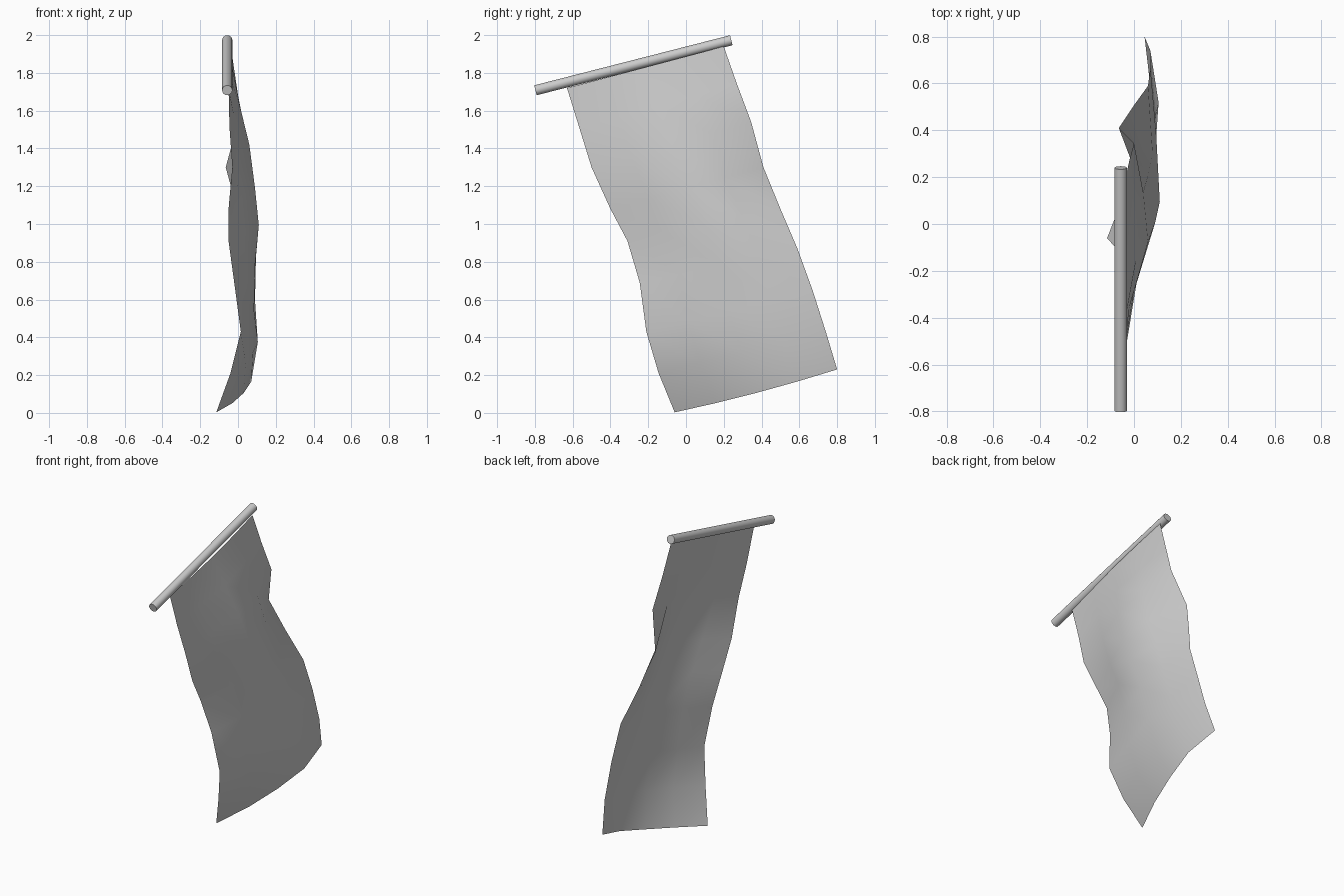
import bpy, math
from mathutils import Vector

if "Cube" in bpy.data.objects:
    bpy.data.objects.remove(bpy.data.objects["Cube"])

# Pole: slightly tilted cylinder the banner hangs from
a, b = Vector((-0.057, -0.797, 1.708)), Vector((-0.057, 0.24, 1.973))
bpy.ops.mesh.primitive_cylinder_add(vertices=24, radius=0.027, depth=(b - a).length,
                                    location=(a + b) / 2)
pole = bpy.context.object
pole.name = "pole"
pole.rotation_euler = (b - a).to_track_quat('Z', 'Y').to_euler()
bpy.ops.object.shade_smooth_by_angle(angle=math.radians(40))

# Cloth: rows run from the pole down; (y, z) of both side edges, then x waves across
left = [(-.63, 1.72), (-.565, 1.51), (-.50, 1.30), (-.40, 1.08), (-.31, .91),
        (-.245, .69), (-.21, .43), (-.145, .21), (-.06, .003)]
right = [(.20, 1.94), (.27, 1.74), (.345, 1.54), (.41, 1.30), (.50, 1.08),
         (.59, .87), (.67, .65), (.74, .43), (.80, .23)]
wave = [(-.05, -.04, -.03, -.03, -.035),
        (-.045, -.02, .01, .0, -.02),
        (-.03, .0, .06, .04, .0),
        (-.05, .02, .09, .06, -.065),
        (-.05, .03, .11, .08, -.005),
        (-.02, .05, .09, .095, .06),
        (.015, .05, .085, .09, .07),
        (-.04, .04, .08, .105, .07),
        (-.115, -.03, .03, .07, .045)]
verts, faces = [], []
cols = len(wave[0])
for r, xs in enumerate(wave):
    for c, x in enumerate(xs):
        u = c / (cols - 1)
        p = Vector(left[r]).lerp(Vector(right[r]), u)
        sag = 0.045 * u * (1 - u) if r == len(wave) - 1 else 0
        verts.append((x, p.x, p.y - sag))
for r in range(len(wave) - 1):
    for c in range(cols - 1):
        i = r * cols + c
        faces.append((i, i + cols, i + cols + 1, i + 1))
me = bpy.data.meshes.new("banner_cloth")
me.from_pydata(verts, [], faces)
me.shade_smooth()
cloth = bpy.data.objects.new("banner_cloth", me)
bpy.context.collection.objects.link(cloth)
